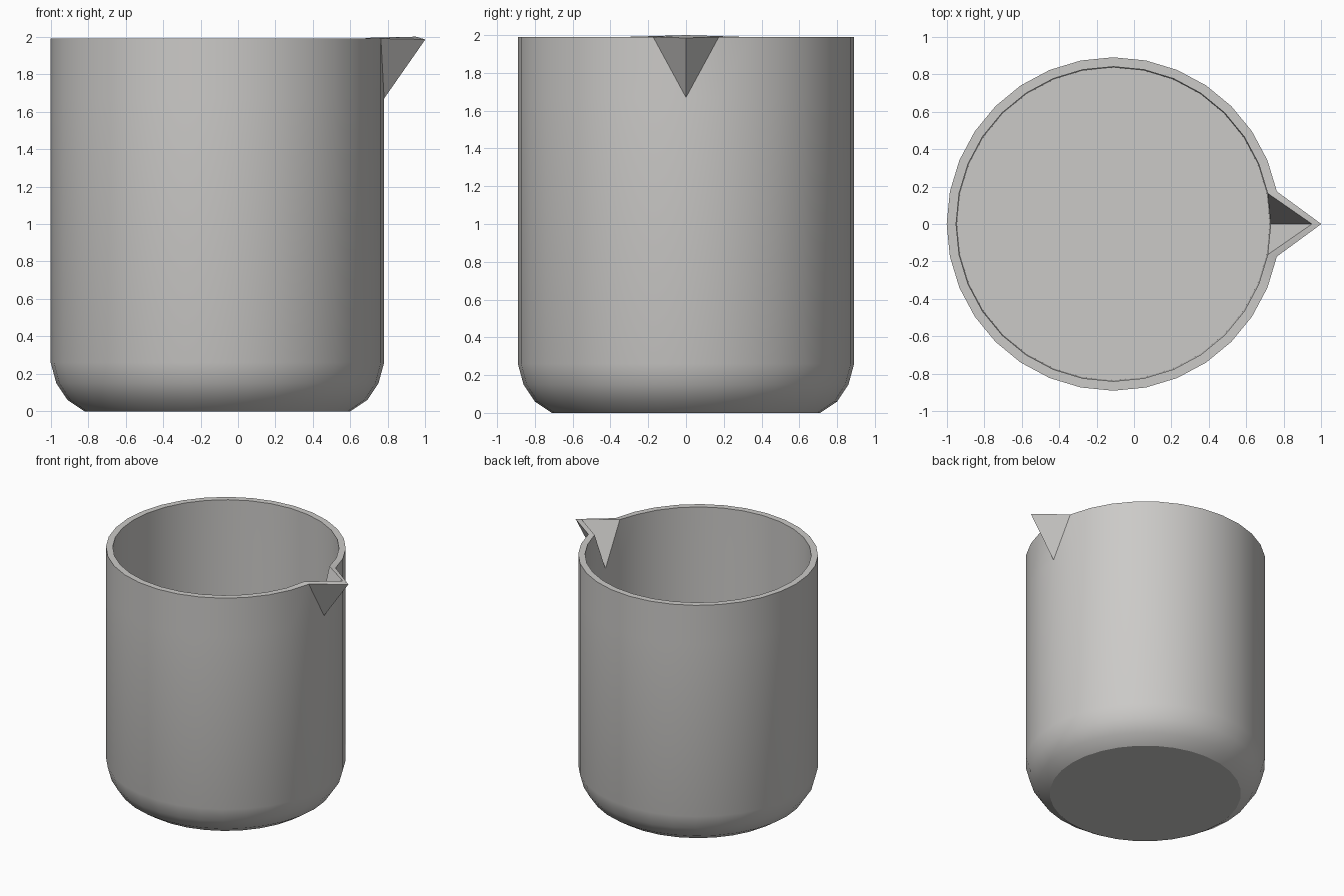
import bpy, bmesh, math

if "Cube" in bpy.data.objects:
    bpy.data.objects.remove(bpy.data.objects["Cube"])

SIDES = 32
CX = -0.11
# profile (radius, height): outer base, rounded heel, wall, rim, inner wall, floor
PROFILE = [(0.71, 0.0), (0.80, 0.06), (0.86, 0.15), (0.89, 0.26), (0.89, 1.67), (0.89, 1.99),
           (0.84, 1.99), (0.84, 1.65), (0.835, 0.25)]
OUT_LOW, OUT_TOP, IN_TOP, IN_LOW = 4, 5, 6, 7

glass = bpy.data.materials.new("light grey")
glass.diffuse_color = (0.60, 0.59, 0.575, 1)
glass.use_nodes = True
glass.node_tree.nodes["Principled BSDF"].inputs["Base Color"].default_value = glass.diffuse_color

bm = bmesh.new()
rings = []
for r, z in PROFILE:
    ring = []
    for i in range(SIDES):
        a = 2 * math.pi * i / SIDES
        ring.append(bm.verts.new((CX + r * math.cos(a), r * math.sin(a), z)))
    rings.append(ring)

# pouring lip: pull the rim corner on the +x side outwards
rings[OUT_TOP][0].co = (1.0, 0, 1.985)
rings[IN_TOP][0].co = (0.95, 0, 2.0)
for i in (1, -1):
    rings[IN_TOP][i].co.z = 1.995

# walls; the two lip panels on each side are folded along a diagonal
for k in range(len(rings) - 1):
    lo, hi = rings[k], rings[k + 1]
    for i in range(SIDES):
        j = (i + 1) % SIDES
        a, b, c, d = lo[i], lo[j], hi[j], hi[i]
        lip = i in (0, SIDES - 1)
        if lip and k in (OUT_LOW, IN_TOP):
            # split from the foot of the lip to the neighbouring rim corner
            if (i == 0) == (k == OUT_LOW):
                bm.faces.new((a, b, c))
                bm.faces.new((a, c, d))
            else:
                bm.faces.new((a, b, d))
                bm.faces.new((b, c, d))
        else:
            bm.faces.new((a, b, c, d))

# underside and inner floor
bm.faces.new(rings[0][::-1])
bm.faces.new(rings[-1])
bmesh.ops.recalc_face_normals(bm, faces=bm.faces[:])

mesh = bpy.data.meshes.new("beaker")
bm.to_mesh(mesh)
bm.free()
mesh.materials.append(glass)
beaker = bpy.data.objects.new("beaker", mesh)
bpy.context.collection.objects.link(beaker)
bpy.context.view_layer.objects.active = beaker
beaker.select_set(True)
bpy.ops.object.shade_smooth_by_angle(angle=math.radians(30))
